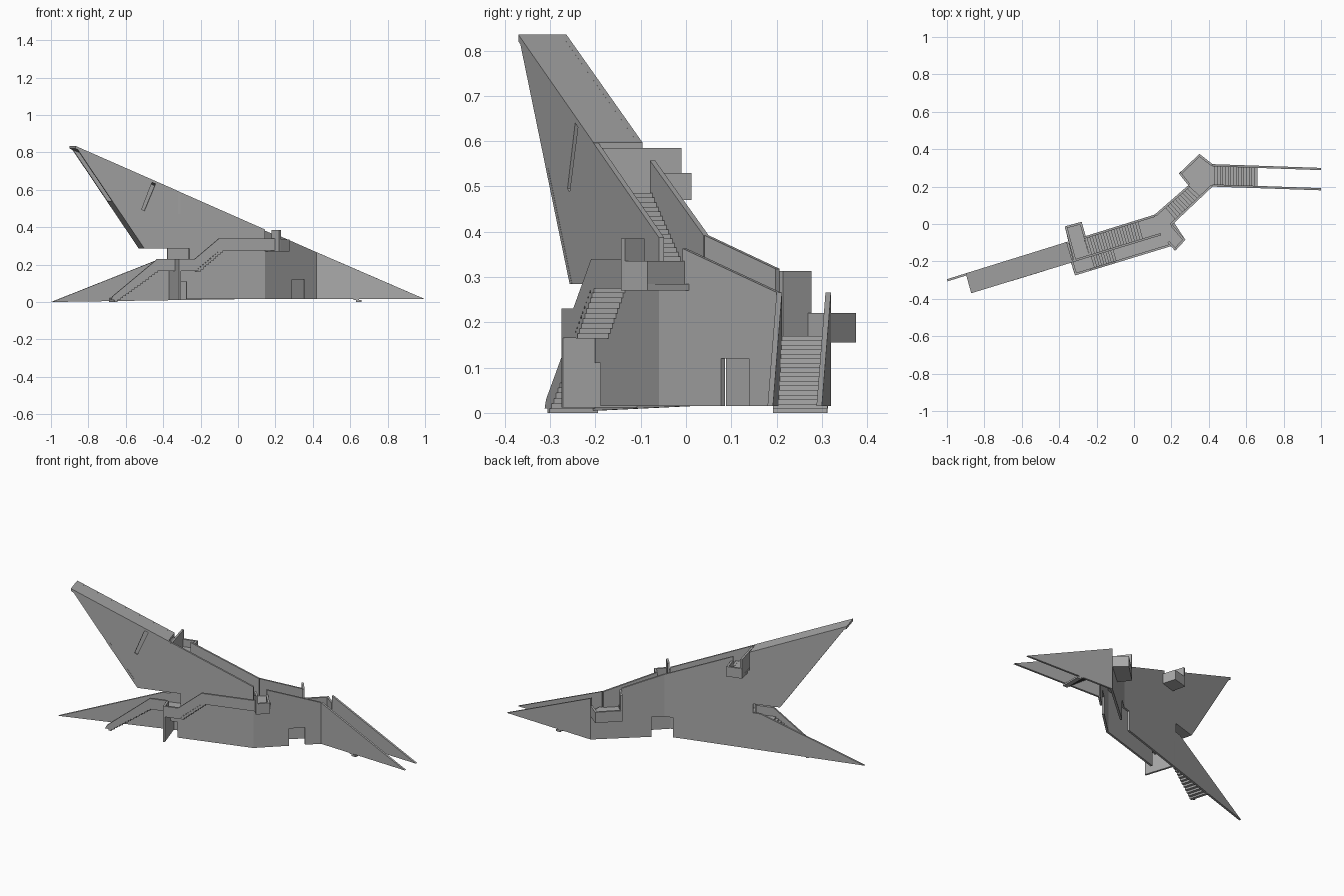
import bpy, bmesh
from mathutils import Vector

if "Cube" in bpy.data.objects:
    bpy.data.objects.remove(bpy.data.objects["Cube"])

mat = bpy.data.materials.new("concrete grey")
mat.diffuse_color = (0.40, 0.40, 0.40, 1)
mat.use_nodes = True
mat.node_tree.nodes["Principled BSDF"].inputs["Base Color"].default_value = mat.diffuse_color
T = 0.012          # wall thickness

# plan lines (x, y) of the bent front and back walls
F1 = ((-0.87, -0.37), (0.145, -0.06))
F2 = ((0.145, -0.06), (0.42, 0.20))
F3 = ((0.42, 0.20), (1.0, 0.18))
B1 = ((-1.0, -0.295), (0.11, 0.05))
B2 = ((0.11, 0.05), (0.42, 0.32))
B3 = ((0.42, 0.32), (1.0, 0.30))
OUT = ((-0.315, -0.275), (0.20, -0.118))


def on(line, x):
    (ax, ay), (bx, by) = line
    return (x, ay + (x - ax) * (by - ay) / (bx - ax))


def top(x):
    return 0.835 - 0.441 * (x + 0.87)


def finish(name, bm):
    bmesh.ops.recalc_face_normals(bm, faces=bm.faces)
    me = bpy.data.meshes.new(name)
    bm.to_mesh(me)
    bm.free()
    me.materials.append(mat)
    ob = bpy.data.objects.new(name, me)
    bpy.context.collection.objects.link(ob)


def extrude(bm, pts, vec):
    """Closed solid: polygon of 3D points swept along vec."""
    a = [bm.verts.new(p) for p in pts]
    b = [bm.verts.new(Vector(p) + Vector(vec)) for p in pts]
    bm.faces.new(a)
    bm.faces.new(b[::-1])
    for i in range(len(a)):
        j = (i + 1) % len(a)
        bm.faces.new((a[i], b[i], b[j], a[j]))


def wall(name, line, profile, side=1):
    """Upright wall on a plan line, outlined in x-z; side +1 thickens to the back."""
    d = Vector((line[1][0] - line[0][0], line[1][1] - line[0][1])).normalized()
    bm = bmesh.new()
    extrude(bm, [(*on(line, x), z) for x, z in profile], (-d.y * T * side, d.x * T * side, 0))
    finish(name, bm)


def floor(name, plan, z, t=0.012):
    bm = bmesh.new()
    extrude(bm, [(x, y, z) for x, y in plan], (0, 0, -t))
    finish(name, bm)


def panel(name, pts, vec):
    bm = bmesh.new()
    extrude(bm, pts, vec)
    finish(name, bm)


def rail(name, p, q, z0, z1, side=1):
    """Straight parapet between two plan points."""
    d = (Vector(q) - Vector(p)).normalized()
    panel(name, [(*p, z0), (*q, z0), (*q, z1), (*p, z1)], (-d.y * T * side, d.x * T * side, 0))


def stairs(name, low, high, z0, z1, n):
    """Flight between a low and a high edge (each a pair of plan points)."""
    bm = bmesh.new()
    a, b = [Vector(p) for p in low]
    c, d = [Vector(p) for p in high]
    rise = (z1 - z0) / n
    for i in range(n):
        s, e = i / n, (i + 1) / n
        quad = [a.lerp(c, s), b.lerp(d, s), b.lerp(d, e), a.lerp(c, e)]
        z = z0 + rise * (i + 1)
        extrude(bm, [(p.x, p.y, z) for p in quad], (0, 0, -min(2 * rise, z)))
    finish(name, bm)


# main walls, with doors, slot and openings as notches in the outline
wall("front_wall_left", F1, [
    (-0.87, 0.835), (-0.455, top(-0.455)), (-0.515, 0.495), (-0.50, 0.487), (-0.435, top(-0.435)),
    (0.145, top(0.145)), (0.145, 0.015), (-0.275, 0.015), (-0.275, 0.11), (-0.315, 0.11),
    (-0.315, 0.165), (-0.26, 0.165), (-0.26, 0.285), (-0.50, 0.285)])
wall("front_wall_middle", F2, [
    (0.145, 0.015), (0.29, 0.015), (0.29, 0.12), (0.355, 0.12), (0.355, 0.015), (0.42, 0.015),
    (0.42, top(0.42)), (0.20, top(0.20)), (0.20, 0.285), (0.145, 0.285)])
wall("back_wall_left", B1, [
    (-1.0, 0.0), (0.0, 0.015), (0.063, 0.015), (0.063, 0.135), (0.11, 0.135), (0.11, 0.392),
    (-0.27, 0.557), (-0.27, 0.485), (-0.36, 0.485), (-0.36, 0.597), (-0.90, 0.835),
    (-0.53, 0.285), (-0.38, 0.285), (-0.38, 0.23), (-0.42, 0.23)], -1)
wall("back_wall_middle", B2, [
    (0.11, 0.135), (0.165, 0.135), (0.165, 0.015), (0.42, 0.015), (0.42, 0.17),
    (0.29, 0.17), (0.29, 0.318), (0.11, 0.392)], -1)
for nm, line, side in (("front_wall_right", F3, 1), ("back_wall_right", B3, -1)):
    wall(nm, line, [(0.42, 0.015), (1.0, 0.015), (0.42, top(0.42))], side)

# raised wing: roof, lower end and underside
panel("wing_roof", [(-0.87, -0.37, 0.835), (-0.90, -0.264, 0.835),
                    (*on(B1, -0.36), 0.597), (*on(F1, -0.328), 0.597)], (0, 0, -0.015))
f, b = on(F1, -0.50), on(B1, -0.53)
f2, b2 = on(F1, -0.672), on(B1, -0.702)
panel("wing_lower_end", [(*f, 0.285), (*b, 0.285), (*b2, 0.54), (*f2, 0.54)], (0.018, 0.005, 0))
floor("wing_underside", [f, b, on(B1, -0.30), on(F1, -0.26)], 0.297)

# inner stair, climbing from right to left
stairs("stair_entry", (on(F3, 0.66), on(B3, 0.66)), (on(F3, 0.42), on(B3, 0.42)), 0.0, 0.17, 17)
stairs("stair_middle", (on(F2, 0.36), on(B2, 0.29)), (on(F2, 0.215), on(B2, 0.15)), 0.17, 0.285, 11)
stairs("stair_upper", (on(F1, 0.05), on(B1, 0.02)), (on(F1, -0.235), on(B1, -0.268)), 0.285, 0.485, 20)

# landings with jutting balconies
floor("landing_back", [(0.42, 0.20), (0.42, 0.32), (0.35, 0.375), (0.24, 0.27),
                       on(B2, 0.29), on(F2, 0.36)], 0.17, 0.015)
rail("balcony_back_end", on(B2, 0.29), (0.24, 0.27), 0.155, 0.313, -1)
rail("balcony_back_front", (0.24, 0.27), (0.35, 0.375), 0.155, 0.22, -1)
rail("balcony_back_side", (0.35, 0.375), (0.42, 0.32), 0.155, 0.22, -1)

floor("landing_corner", [on(B2, 0.15), (0.11, 0.05), on(B1, 0.02), on(F1, 0.05), (0.145, -0.06),
                         (0.18, -0.10), (0.22, -0.14), (0.275, -0.085), on(F2, 0.215)], 0.285, 0.015)
rail("balcony_corner_end", (0.18, -0.10), (0.22, -0.143), 0.27, 0.385)
rail("balcony_corner_front", (0.22, -0.143), (0.275, -0.085), 0.27, 0.335)
rail("balcony_corner_side", (0.275, -0.085), on(F2, 0.205), 0.27, 0.335)

floor("landing_top", [on(F1, -0.235), on(B1, -0.27), (-0.28, 0.012), (-0.37, -0.013),
                      on(F1, -0.325)], 0.485, 0.015)
rail("balcony_top_end", on(F1, -0.32), (-0.37, -0.013), 0.47, 0.585, -1)
rail("balcony_top_front", (-0.37, -0.013), (-0.28, 0.012), 0.47, 0.53, -1)
rail("balcony_top_side", (-0.28, 0.012), on(B1, -0.258), 0.47, 0.53, -1)

# outer walkway hanging on the front wall
floor("walkway_floor", [on(F1, -0.10), on(OUT, -0.08), on(OUT, 0.20), (0.18, -0.09), (0.145, -0.06)], 0.287)
stairs("walkway_stair", (on(OUT, -0.21), on(F1, -0.23)), (on(OUT, -0.08), on(F1, -0.10)), 0.175, 0.287, 10)
wall("walkway_parapet", OUT, [
    (-0.315, 0.165), (-0.23, 0.165), (-0.10, 0.275), (0.20, 0.275),
    (0.20, 0.34), (-0.10, 0.34), (-0.23, 0.23), (-0.315, 0.23)])

# lower left stair, its landing and the end wall below
floor("landing_low", [on(F1, -0.43), on(F1, -0.336), (-0.315, -0.275), on(OUT, -0.21), on(F1, -0.23),
                      on(B1, -0.27), on(B1, -0.46)], 0.177)
stairs("stair_low", (on(F1, -0.66), on(B1, -0.69)), (on(F1, -0.43), on(B1, -0.46)), 0.01, 0.177, 15)
wall("stair_low_parapet", F1, [
    (-0.68, 0.01), (-0.65, 0.01), (-0.43, 0.165), (-0.336, 0.165),
    (-0.336, 0.23), (-0.43, 0.23), (-0.67, 0.03)])
rail("landing_low_parapet", (-0.315, -0.275), (-0.336, -0.207), 0.165, 0.23, -1)
rail("end_wall", (-0.315, -0.275), on(B1, -0.372), 0.012, 0.167, -1)
